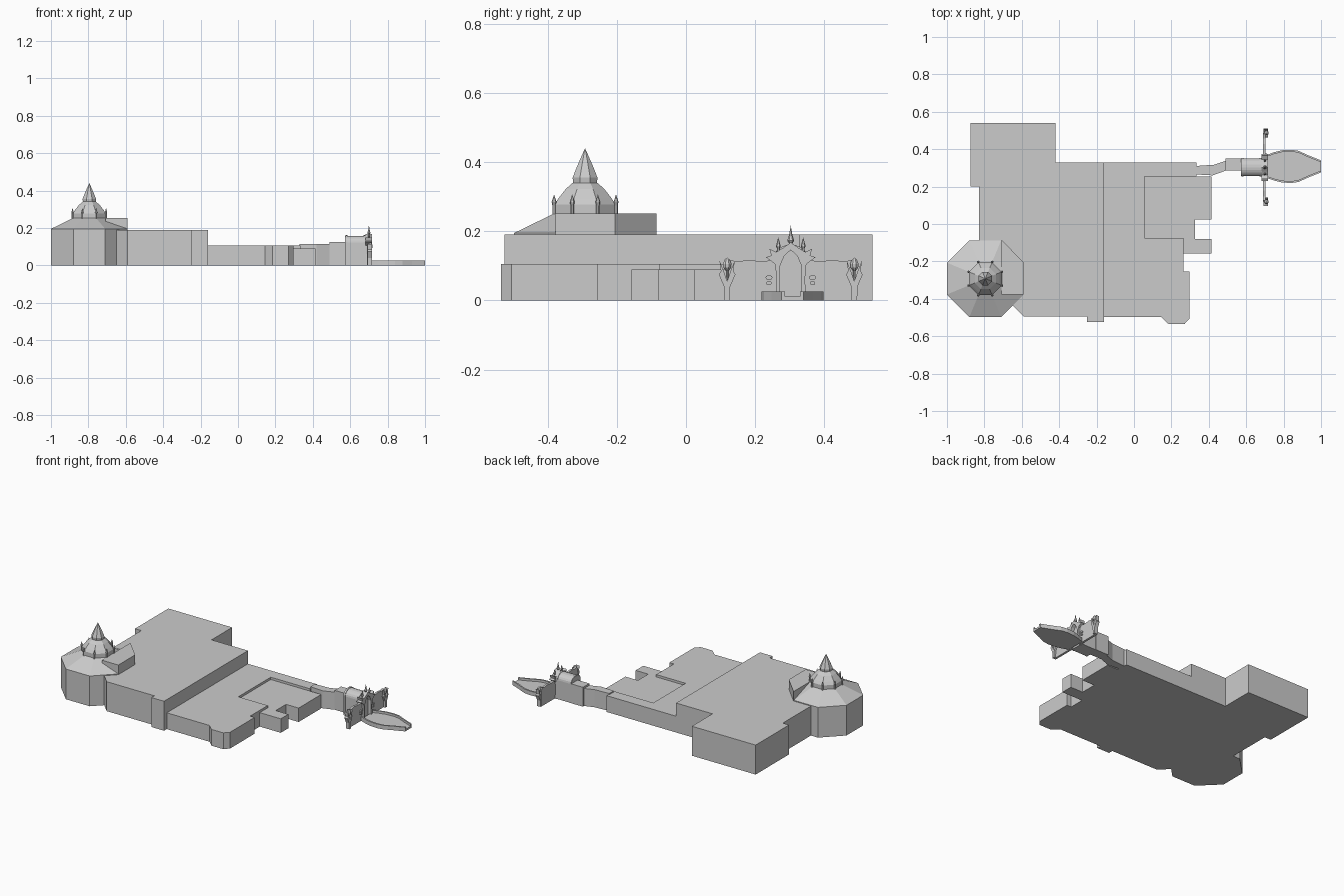
import bpy, bmesh, math
from mathutils import Vector

if "Cube" in bpy.data.objects:
    bpy.data.objects.remove(bpy.data.objects["Cube"])


def finish(name, bm):
    bmesh.ops.recalc_face_normals(bm, faces=bm.faces)
    me = bpy.data.meshes.new(name)
    bm.to_mesh(me)
    bm.free()
    ob = bpy.data.objects.new(name, me)
    bpy.context.collection.objects.link(ob)
    return ob


def extrude(name, pts, vec):
    bm = bmesh.new()
    face = bm.faces.new([bm.verts.new(p) for p in pts])
    new = bmesh.ops.extrude_face_region(bm, geom=[face], use_keep_orig=True)["geom"]
    bmesh.ops.translate(bm, vec=vec, verts=[g for g in new if isinstance(g, bmesh.types.BMVert)])
    return finish(name, bm)


def prism(name, pts, h, z0=0.0):
    """Floor plan raised to height h."""
    return extrude(name, [(x, y, z0) for x, y in pts], (0, 0, h - z0))


def slab(name, pts, x0, x1):
    """Elevation in (y, z) given thickness along x."""
    return extrude(name, [(x0, y, z) for y, z in pts], (x1 - x0, 0, 0))


def lathe(name, prof, x, y, n=8):
    """Faceted turned part; prof is (corner radius, z)."""
    bm = bmesh.new()
    rings = []
    for r, z in prof:
        rings.append([bm.verts.new((x + r * math.cos((i + .5) * math.tau / n),
                                    y + r * math.sin((i + .5) * math.tau / n), z)) for i in range(n)])
    for a, b in zip(rings, rings[1:]):
        for i in range(n):
            j = (i + 1) % n
            bm.faces.new((a[i], a[j], b[j], b[i]))
    bm.faces.new(rings[0])
    bm.faces.new(rings[-1])
    bmesh.ops.remove_doubles(bm, verts=bm.verts, dist=1e-5)
    return finish(name, bm)


def box(name, x0, x1, y0, y1, h):
    return prism(name, [(x0, y0), (x1, y0), (x1, y1), (x0, y1)], h)


# Main halls
prism("tall_hall", [(-.875, .54), (-.42, .54), (-.42, .33), (-.16, .33), (-.16, -.525), (-.25, -.525),
                    (-.25, -.495), (-.59, -.495), (-.65, -.435), (-.75, -.3), (-.83, -.12),
                    (-.83, .2), (-.875, .2)], .19)
prism("low_hall", [(-.16, .33), (.335, .33), (.335, .255), (.055, .255), (.055, -.075), (.265, -.075),
                   (.265, -.255), (.297, -.255), (.297, -.505), (.27, -.535), (.185, -.535),
                   (.145, -.497), (-.16, -.497)], .105)
prism("sunken_wing", [(.055, .255), (.415, .255), (.415, .025), (.325, .025), (.325, -.08), (.415, -.08),
                      (.415, -.157), (.265, -.157), (.265, -.075), (.055, -.075)], .09)

# Octagonal tower, turned in stages
TX, TY = -.795, -.292
K = 1 / math.cos(math.pi / 8)
lathe("tower_base", [(.205 * K, 0), (.205 * K, .195), (.088 * K, .252)], TX, TY)
prism("tower_side_block", [(-.708, -.085), (-.59, -.205), (-.59, -.377), (-.708, -.377)], .252, .185)
lathe("tower_drum", [(.088 * K, .245), (.088 * K, .278), (.077 * K, .295), (.056 * K, .322),
                     (.036 * K, .34)], TX, TY)
lathe("tower_spire", [(.034 * K, .338), (.036 * K, .355), (.023 * K, .388), (.010 * K, .418), (0, .44)], TX, TY)
for i in range(8):
    a = (i + .5) * math.tau / 8
    lathe("tower_pinnacle", [(.005, .25), (.005, .275), (.007, .285), (0, .307)],
          TX + .097 * math.cos(a), TY + .097 * math.sin(a), 6)

# Entrance passage
prism("bent_corridor", [(.33, .31), (.43, .317), (.49, .338), (.49, .285), (.42, .26), (.33, .265)], .113)
box("corridor_box", .49, .575, .285, .35, .125)
CY = .303
arc = [(CY + .046 * math.cos(i * math.pi / 10), .122 + .036 * math.sin(i * math.pi / 10)) for i in range(11)]
slab("vaulted_porch", [(CY + .046, 0)] + arc + [(CY - .046, 0)], .573, .685)
for x in (.58, .677):
    rib = [(CY + (y - CY) * 1.06, z * 1.02) for y, z in [(CY + .046, 0)] + arc + [(CY - .046, 0)]]
    slab("porch_rib", rib, x - .006, x + .006)


def mirrored(half):
    """Mirror an open half outline about the entrance centre line."""
    return [(CY + d, z) for d, z in half] + [(CY - d, z) for d, z in reversed(half) if d > 0]


# Facade wall with curving top
half = [(0, .15), (.035, .135), (.05, .12), (.075, .112), (.125, .117), (.155, .112), (.178, .118),
        (.184, .1), (.184, 0), (.033, 0), (.033, .1), (.022, .128), (.001, .146)]
for s in (1, -1):
    slab("facade_wall", [(CY + s * d, z) for d, z in half], .69, .704)
    # Flared portal buttresses and arch surround
    port = [(0, .146), (.018, .13), (.031, .1), (.031, .01), (.045, 0), (.041, .06), (.045, .105),
            (.072, .125), (.056, .13), (.062, .15), (.042, .14), (.022, .152), (0, .168)]
    slab("portal_surround", [(CY + s * d, z) for d, z in port], .682, .716)
    lathe("side_spire", [(.005, .135), (.004, .15), (.007, .157), (0, .183)], .7, CY + s * .036, 6)
    # Medallions beside the door
    for z, r in ((.066, .010), (.05, .008)):
        slab("medallion", [(CY + s * .063 + r * math.cos(i * math.tau / 10), z + .75 * r * math.sin(i * math.tau / 10))
                           for i in range(10)], .700, .712)
    # End pillars with forked arms holding a bulb
    py = CY + s * .184
    slab("forked_pillar", [(py + d, z) for d, z in
                           [(-.008, 0), (.008, 0), (.009, .04), (.024, .075), (.018, .085), (.022, .115),
                            (.010, .085), (0, .055), (-.010, .085), (-.022, .115), (-.018, .085),
                            (-.024, .075), (-.009, .04)]], .692, .716)
    lathe("pillar_bulb", [(.004, .06), (.004, .085), (.012, .095), (.013, .106), (.008, .118), (0, .124)],
          .708, py, 8)
lathe("centre_spire", [(.006, .145), (.005, .165), (.010, .173), (.005, .188), (0, .217)], .7, CY, 6)
slab("door", mirrored([(0, .148), (.022, .13), (.034, .1), (.034, 0)]), .684, .692)

# Leaf-shaped forecourt with raised rims
LY = .308
edge = [(.705, .060), (.75, .076), (.79, .086), (.84, .089), (.88, .083), (.93, .060), (1.0, .032)]
prism("forecourt_floor", [(x, LY + w) for x, w in edge] + [(x, LY - w) for x, w in reversed(edge)], .012)
for s in (1, -1):
    prism("forecourt_rim", [(x, LY + s * w) for x, w in edge] +
          [(x, LY + s * (w - .010)) for x, w in reversed(edge)], .026)
